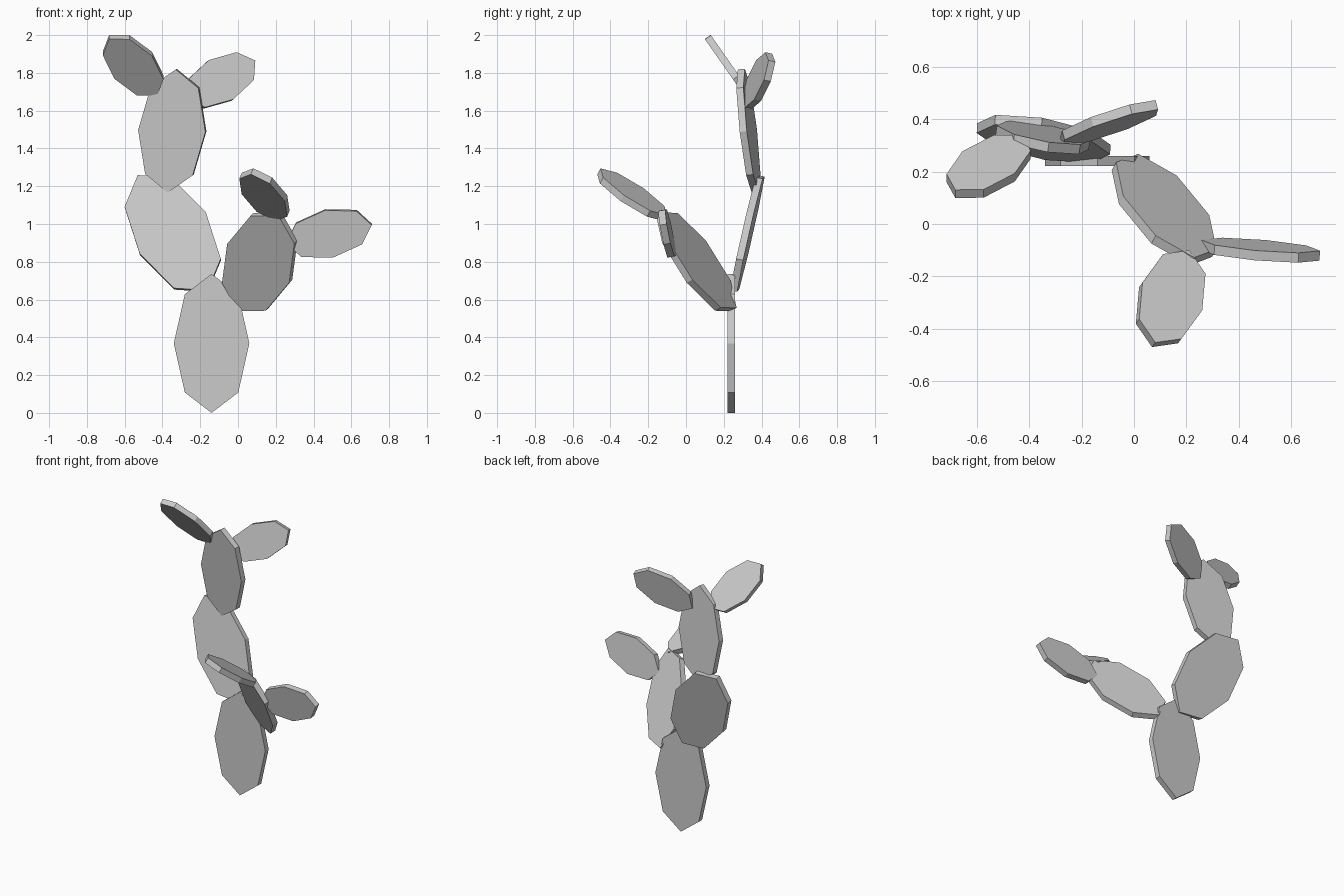
import bpy, bmesh, math
from mathutils import Vector

if "Cube" in bpy.data.objects:
    bpy.data.objects.remove(bpy.data.objects["Cube"])

THICKNESS = 0.038


def pad(name, center, long_axis, side_axis):
    """Flat eight-sided cactus pad: long_axis and side_axis are its half-extents."""
    c, a, b = Vector(center), Vector(long_axis), Vector(side_axis)
    n = a.cross(b).normalized() * THICKNESS / 2
    bm = bmesh.new()
    ring = [c + a * math.cos(k * math.pi / 4) + b * math.sin(k * math.pi / 4) for k in range(8)]
    bottom = [bm.verts.new(p - n) for p in ring]
    top = [bm.verts.new(p + n) for p in ring]
    bm.faces.new(bottom[::-1])
    bm.faces.new(top)
    for i in range(8):
        j = (i + 1) % 8
        bm.faces.new((bottom[i], bottom[j], top[j], top[i]))
    bmesh.ops.recalc_face_normals(bm, faces=bm.faces)
    mesh = bpy.data.meshes.new(name)
    bm.to_mesh(mesh)
    bm.free()
    bpy.context.collection.objects.link(bpy.data.objects.new(name, mesh))


# Trunk pad standing on the ground
pad("base_pad", (-0.14, 0.24, 0.368), (0, 0, 0.368), (0.2, 0, 0))

# Left branch: two stacked pads with a pair of small ones on top
pad("left_lower_pad", (-0.345, 0.325, 0.95), (-0.185, 0.073, 0.305), (-0.175, -0.015, -0.11))
pad("left_upper_pad", (-0.348, 0.33, 1.494), (0.021, -0.037, 0.326), (0.178, -0.027, -0.005))
pad("left_tip_pad_front", (-0.555, 0.22, 1.84), (-0.127, -0.105, 0.15), (0.1, -0.042, 0.06))
pad("left_tip_pad_back", (-0.095, 0.385, 1.76), (0.182, 0.07, 0.102), (-0.065, 0.005, 0.104))

# Right branch: one large pad leaning forward with a pair of small ones
pad("right_pad", (0.115, 0.055, 0.80), (0.107, -0.198, 0.252), (-0.164, 0.036, 0.103))
pad("right_tip_pad_front", (0.14, -0.285, 1.155), (-0.065, -0.176, 0.124), (0.114, -0.053, -0.018))
pad("right_tip_pad_side", (0.482, -0.1, 0.95), (0.227, -0.021, 0.047), (0.021, 0.02, -0.125))
